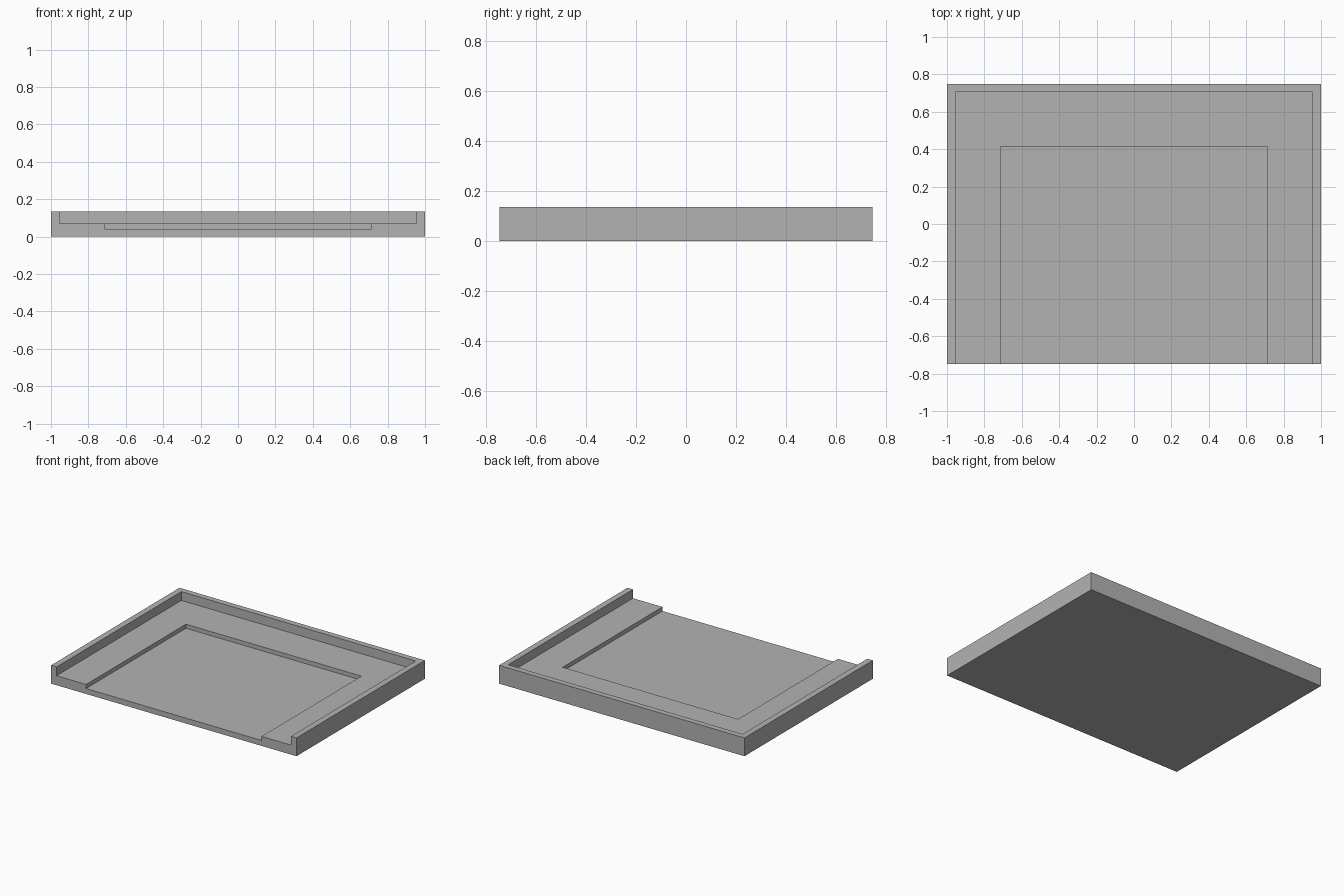
import bpy

WIDTH, DEPTH, HEIGHT = 2.0, 1.495, 0.135
FRONT, BACK = -DEPTH / 2, DEPTH / 2

cube = bpy.data.objects.get("Cube")
if cube:
    bpy.data.objects.remove(cube, do_unlink=True)

# Single plain grey
grey = bpy.data.materials.new("plain grey")
grey.use_nodes = True
colour = (0.45, 0.45, 0.45, 1)
grey.diffuse_color = colour
grey.node_tree.nodes["Principled BSDF"].inputs["Base Color"].default_value = colour


def box(name, half_width, y0, y1, z0, z1):
    """Box centred on x, spanning the given y and z ranges."""
    bpy.ops.mesh.primitive_cube_add(size=1, location=(0, (y0 + y1) / 2, (z0 + z1) / 2))
    ob = bpy.context.object
    ob.name = name
    ob.scale = (half_width * 2, y1 - y0, z1 - z0)
    bpy.ops.object.transform_apply(location=True, rotation=False, scale=True)
    ob.data.materials.append(grey)
    return ob


# Solid slab
tray = box("tray", WIDTH / 2, FRONT, BACK, 0, HEIGHT)

# Two stepped pockets, both open at the front
pockets = [
    ("upper_pocket_cutter", 0.955, 0.705, 0.07),
    ("lower_recess_cutter", 0.715, 0.415, 0.04),
]
for name, half_width, back, floor in pockets:
    cutter = box(name, half_width, FRONT - 0.1, back, floor, HEIGHT + 0.1)
    cut = tray.modifiers.new(name, "BOOLEAN")
    cut.operation = "DIFFERENCE"
    cut.solver = "EXACT"
    cut.object = cutter
    bpy.context.view_layer.objects.active = tray
    bpy.ops.object.modifier_apply(modifier=cut.name)
    bpy.data.objects.remove(cutter, do_unlink=True)
